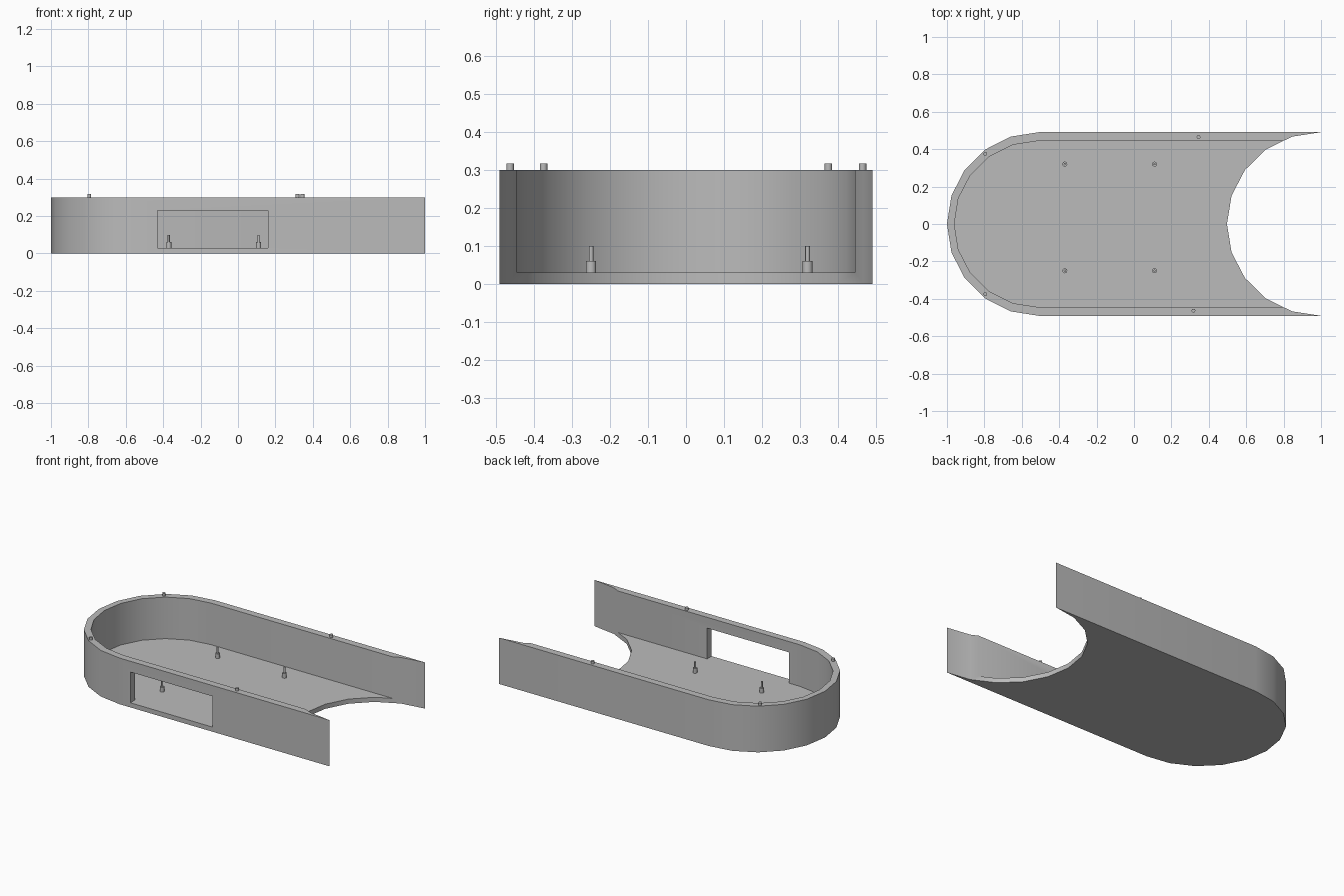
import bpy, bmesh
from math import sin, cos, pi

if "Cube" in bpy.data.objects:
    bpy.data.objects.remove(bpy.data.objects["Cube"])

grey = bpy.data.materials.new("plain_grey")
grey.use_nodes = True
grey.diffuse_color = (0.5, 0.5, 0.5, 1)
grey.node_tree.nodes["Principled BSDF"].inputs["Base Color"].default_value = (0.5, 0.5, 0.5, 1)

HALF_WIDTH = 0.491
HEIGHT = 0.3
FLOOR = 0.03


def arc(cx, rx, ry, steps=10):
    """Left-bulging half ellipse, from +y round to -y."""
    angles = [pi / 2 + pi * i / steps for i in range(steps + 1)]
    return [(cx + rx * cos(a), ry * sin(a)) for a in angles]


def prism(name, outline, z0, z1):
    bm = bmesh.new()
    face = bm.faces.new([bm.verts.new((x, y, z0)) for x, y in outline])
    top = bmesh.ops.extrude_face_region(bm, geom=[face])["geom"]
    for v in top:
        if isinstance(v, bmesh.types.BMVert):
            v.co.z = z1
    bmesh.ops.recalc_face_normals(bm, faces=bm.faces)
    mesh = bpy.data.meshes.new(name)
    bm.to_mesh(mesh)
    bm.free()
    mesh.materials.append(grey)
    obj = bpy.data.objects.new(name, mesh)
    bpy.context.collection.objects.link(obj)
    return obj


def activate(obj):
    bpy.ops.object.select_all(action="DESELECT")
    obj.select_set(True)
    bpy.context.view_layer.objects.active = obj


def subtract(obj, cutter):
    mod = obj.modifiers.new("cut", "BOOLEAN")
    mod.operation = "DIFFERENCE"
    mod.solver = "EXACT"
    mod.object = cutter
    activate(obj)
    bpy.ops.object.modifier_apply(modifier=mod.name)
    bpy.data.objects.remove(cutter)


def peg(name, x, y, z0, z1, radius):
    bpy.ops.mesh.primitive_cylinder_add(vertices=16, radius=radius, depth=z1 - z0,
                                        location=(x, y, (z0 + z1) / 2))
    obj = bpy.context.object
    obj.name = name
    obj.data.materials.append(grey)
    bpy.ops.object.shade_smooth_by_angle()


# Tray: rounded at one end, scooped at the other
outline = arc(-0.508, 0.492, HALF_WIDTH) + arc(1, 0.503, HALF_WIDTH)[::-1]
tray = prism("tray", outline, 0, HEIGHT)

# Hollow interior, open at the scooped end
inner = arc(-0.508, 0.453, 0.445)
cavity = prism("cavity_cutter", inner + [(1.2, -0.445), (1.2, 0.445)], FLOOR, HEIGHT + 0.2)
subtract(tray, cavity)

# Opening through the front wall
window = [(-0.43, -0.6), (0.16, -0.6), (0.16, -0.4), (-0.43, -0.4)]
subtract(tray, prism("window_cutter", window, FLOOR, 0.23))
activate(tray)
bpy.ops.object.shade_smooth_by_angle()

# Locating pins on the rim
for x, y in [(-0.795, 0.375), (-0.795, -0.375), (0.345, 0.465), (0.318, -0.463)]:
    peg("rim_pin", x, y, HEIGHT - 0.01, 0.317, 0.01)

# Stepped standoffs on the floor
for x in (-0.37, 0.11):
    for y in (-0.25, 0.32):
        peg("standoff_base", x, y, FLOOR - 0.005, 0.06, 0.0135)
        peg("standoff_pin", x, y, 0.055, 0.1, 0.006)
